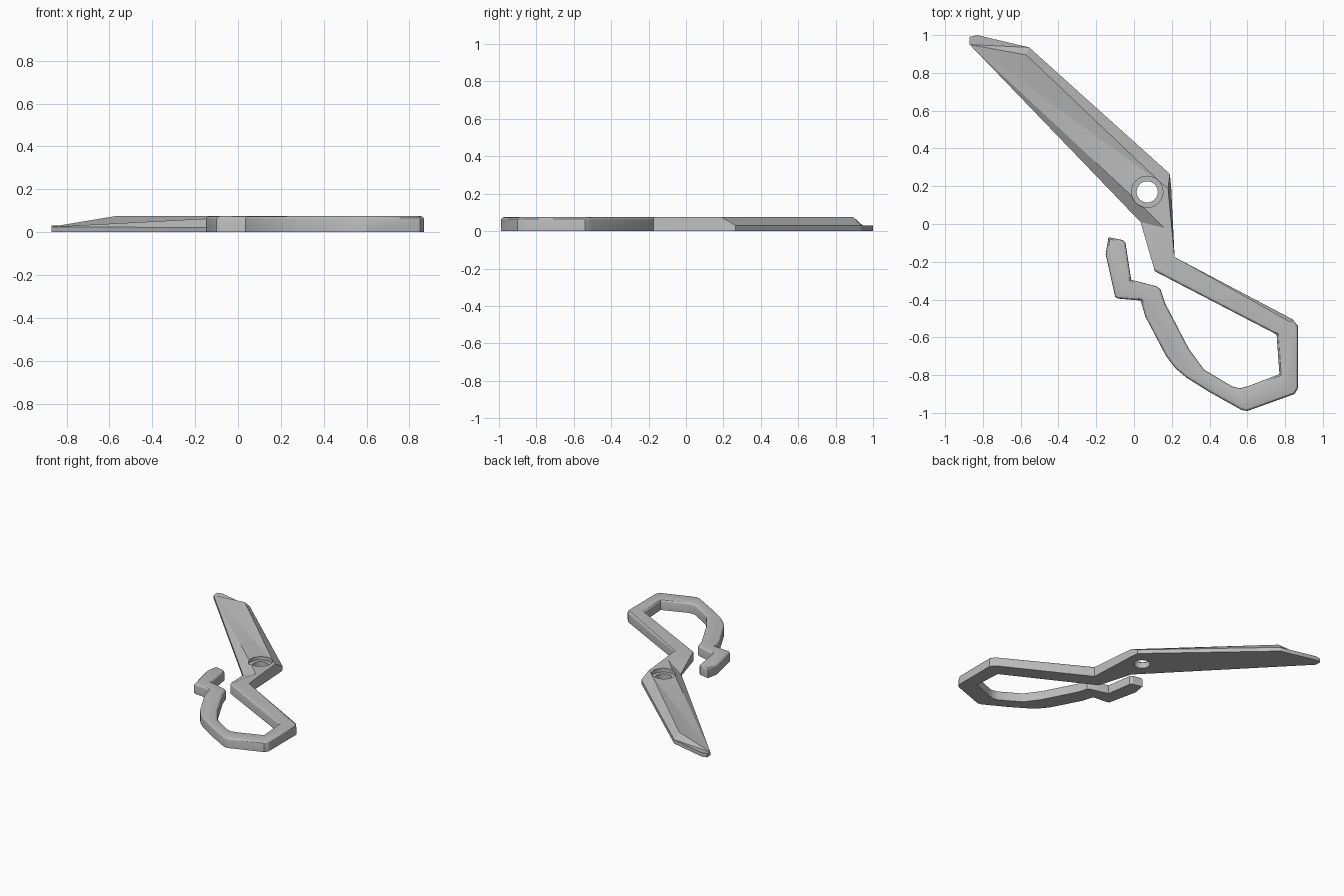
import bpy, bmesh
from mathutils import Vector

if "Cube" in bpy.data.objects:
    bpy.data.objects.remove(bpy.data.objects["Cube"], do_unlink=True)

H = 0.075    # full thickness
steel = bpy.data.materials.new("grey steel")
steel.use_nodes = True
grey = (0.5, 0.5, 0.5, 1)
steel.diffuse_color = grey
steel.node_tree.nodes["Principled BSDF"].inputs["Base Color"].default_value = grey

# Handle outline, from the inside of the neck round the loop and back
handle = [(.11, -.25), (.755, -.585), (.77, -.795), (.6, -.86), (.56, -.87), (.52, -.86),
          (.37, -.77), (.29, -.66), (.165, -.42), (.14, -.345), (.12, -.33), (-.015, -.295),
          (-.045, -.1), (-.06, -.085), (-.135, -.07), (-.15, -.16), (-.1, -.385),
          (-.085, -.395), (.035, -.405), (.06, -.49), (.17, -.7), (.22, -.765), (.28, -.815),
          (.4, -.89), (.57, -.985), (.6, -.99), (.85, -.9), (.868, -.87), (.868, -.54),
          (.84, -.505), (.215, -.175)]
# Blade outline with the height of its rim
blade = {"neck": (.197, .19, H), "heel": (.19, .265, .03), "shoulder": (-.555, .935, .03),
         "tip_back": (-.83, 1, .03), "tip_end": (-.87, .99, .03),
         "tip": (-.87, .95, .025), "edge": (.035, .01, .02)}
# Points on the raised blade surface
ridge = {"ridge_tip": (-.57, .895, H), "ridge_heel": (.14, .22, H),
         "flat": (.04, .1, .073), "throat": (.16, -.02, H)}

bm = bmesh.new()
rim = [(x, y, H) for x, y in handle] + list(blade.values())
low = [bm.verts.new((x, y, 0)) for x, y, z in rim]
top = [bm.verts.new(p) for p in rim]
n = len(handle)
v = dict(zip(blade, top[n:]))
v.update({name: bm.verts.new(p) for name, p in ridge.items()})
v["inner"], v["outer"] = top[0], top[n - 1]
v["neck"].co.x -= .017

# Underside and walls
bm.faces.new(low)
for i in range(len(rim)):
    j = (i + 1) % len(rim)
    bm.faces.new((low[i], low[j], top[j], top[i]))

# Handle top and blade facets
bm.faces.new(top[:n] + [v["throat"]])
for facet in ("tip shoulder tip_back tip_end", "tip ridge_tip shoulder",
              "ridge_tip ridge_heel heel shoulder", "tip ridge_heel ridge_tip",
              "tip flat ridge_heel", "tip edge flat", "edge throat flat",
              "flat throat ridge_heel", "edge inner throat", "heel ridge_heel neck",
              "ridge_heel throat outer neck"):
    bm.faces.new([v[name] for name in facet.split()])
bmesh.ops.recalc_face_normals(bm, faces=bm.faces)

# Rounded upper edges of the handle
soft = [bm.edges.get((top[i], top[i + 1])) for i in range(n - 1)]
bmesh.ops.bevel(bm, geom=soft, offset=.018, segments=3, profile=.5, affect='EDGES',
                clamp_overlap=True)

mesh = bpy.data.meshes.new("scissor_half")
bm.to_mesh(mesh)
bm.free()
mesh.materials.append(steel)
body = bpy.data.objects.new("scissor_half", mesh)
bpy.context.collection.objects.link(body)
bpy.context.view_layer.objects.active = body
body.select_set(True)

# Pivot hole with a wider recess above it
for name, radius, bottom in (("pivot_recess", .083, .045), ("pivot_hole", .056, -.1)):
    bpy.ops.mesh.primitive_cylinder_add(vertices=32, radius=radius, depth=.3,
                                        location=(.07, .17, bottom + .15))
    cutter = bpy.context.object
    cutter.name = name
    cutter.hide_render = True
    cutter.data.materials.append(steel)
    bpy.ops.object.select_all(action='DESELECT')
    bpy.context.view_layer.objects.active = body
    body.select_set(True)
    cut = body.modifiers.new(name, 'BOOLEAN')
    cut.operation, cut.solver, cut.object = 'DIFFERENCE', 'EXACT', cutter
    bpy.ops.object.modifier_apply(modifier=cut.name)
    bpy.data.objects.remove(cutter, do_unlink=True)

bpy.ops.object.shade_smooth_by_angle(angle=.5)
